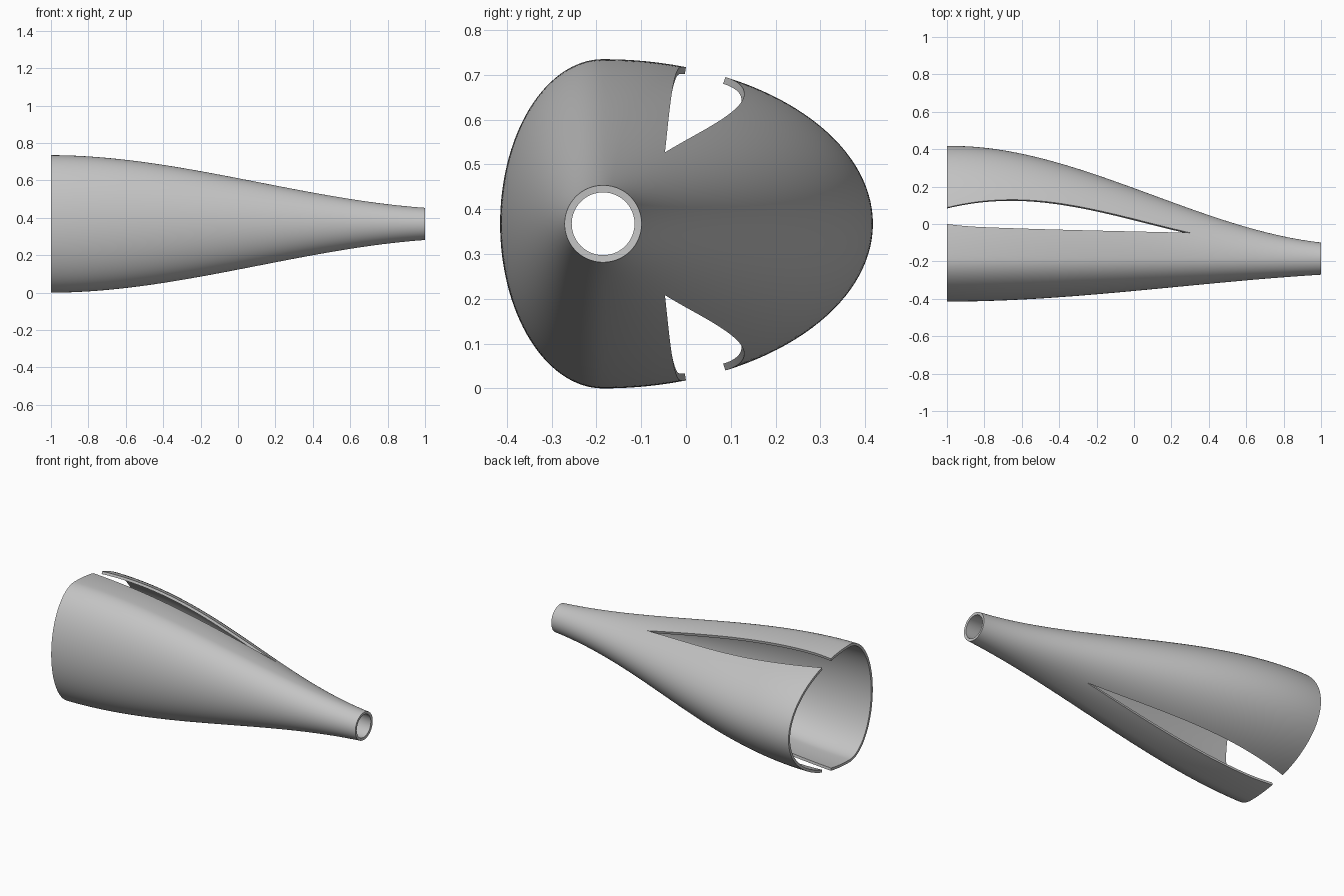
import bpy
import bmesh
from math import acos, cos, sin, pi

if "Cube" in bpy.data.objects:
    bpy.data.objects.remove(bpy.data.objects["Cube"], do_unlink=True)

AXIS_Y, AXIS_Z = -0.185, 0.3675   # centre line of the tube
TIP = 0.3                         # x where both slits close
WALL = 0.016


def hermite(x, x0, v0, m0, x1, v1, m1):
    """Cubic from (x0, v0) to (x1, v1) with end slopes m0 and m1."""
    d = x1 - x0
    t = (x - x0) / d
    s = t * t * (3 - 2 * t)
    return v0 * (1 - s) + v1 * s + d * (m0 * t * (1 - t) ** 2 - m1 * t * t * (1 - t))


# Radii of the egg-shaped section, which becomes round at the outlet
def half_height(x):
    return hermite(x, -1, 0.3675, 0, 1, 0.086, -0.07)


def back_radius(x):
    return hermite(x, -1, 0.602, 0.02, 1, 0.086, -0.11)


def front_radius(x):
    return hermite(x, -1, 0.23, 0, 1, 0.086, -0.06)


# Slit edges, given as y along x
def slit_back(x):
    if x < -0.65:
        return hermite(x, -1, 0.088, 0.25, -0.65, 0.13, 0)
    return hermite(x, -0.65, 0.13, 0, TIP, -0.047, -0.23)


def slit_front(x):
    if x < -0.8:
        return hermite(x, -1, 0, -0.14, -0.8, -0.017, -0.04)
    return hermite(x, -0.8, -0.017, -0.04, TIP, -0.047, -0.025)


def edge_angle(x, edge):
    y = edge(min(x, TIP))
    if x > TIP:   # beyond the tip the seam follows a constant angle
        return edge_angle(TIP, edge)
    return acos((y - AXIS_Y) / back_radius(x))


def point(x, a):
    r = back_radius(x) if cos(a) > 0 else front_radius(x)
    return (x, AXIS_Y + r * cos(a), AXIS_Z + half_height(x) * sin(a))


def add_panel(bm, xs, angles, steps):
    """Skin a strip between the start and end angle of every station."""
    rows = []
    for x in xs:
        a0, a1 = angles(x)
        rows.append([bm.verts.new(point(x, a0 + (a1 - a0) * j / steps))
                     for j in range(steps + 1)])
    for r, q in zip(rows, rows[1:]):
        for j in range(steps):
            bm.faces.new((r[j], r[j + 1], q[j + 1], q[j]))


def front_span(x):
    a = edge_angle(x, slit_front)
    return a, 2 * pi - a


def back_span(x):
    a = edge_angle(x, slit_back)
    return -a, a


# Outer skin: front and back panels joined beyond the slit tips
stations = [-1 + (TIP + 1) * i / 48 for i in range(48)]
stations += [TIP + (1 - TIP) * i / 24 for i in range(25)]
bm = bmesh.new()
add_panel(bm, stations, front_span, 72)
add_panel(bm, stations, back_span, 48)
bmesh.ops.remove_doubles(bm, verts=bm.verts, dist=1e-5)
mesh = bpy.data.meshes.new("split_nozzle")
bm.to_mesh(mesh)
bm.free()
nozzle = bpy.data.objects.new("split_nozzle", mesh)
bpy.context.collection.objects.link(nozzle)

# Plain grey material
grey = bpy.data.materials.new("light_grey")
grey.use_nodes = True
colour = (0.55, 0.55, 0.55, 1)
grey.diffuse_color = colour
grey.node_tree.nodes["Principled BSDF"].inputs["Base Color"].default_value = colour
mesh.materials.append(grey)

# Wall thickness, grown inward
bpy.ops.object.select_all(action="DESELECT")
nozzle.select_set(True)
bpy.context.view_layer.objects.active = nozzle
wall = nozzle.modifiers.new("wall", "SOLIDIFY")
wall.thickness = WALL
wall.offset = -1
bpy.ops.object.modifier_apply(modifier=wall.name)
bpy.ops.object.shade_smooth_by_angle(angle=pi / 6)
